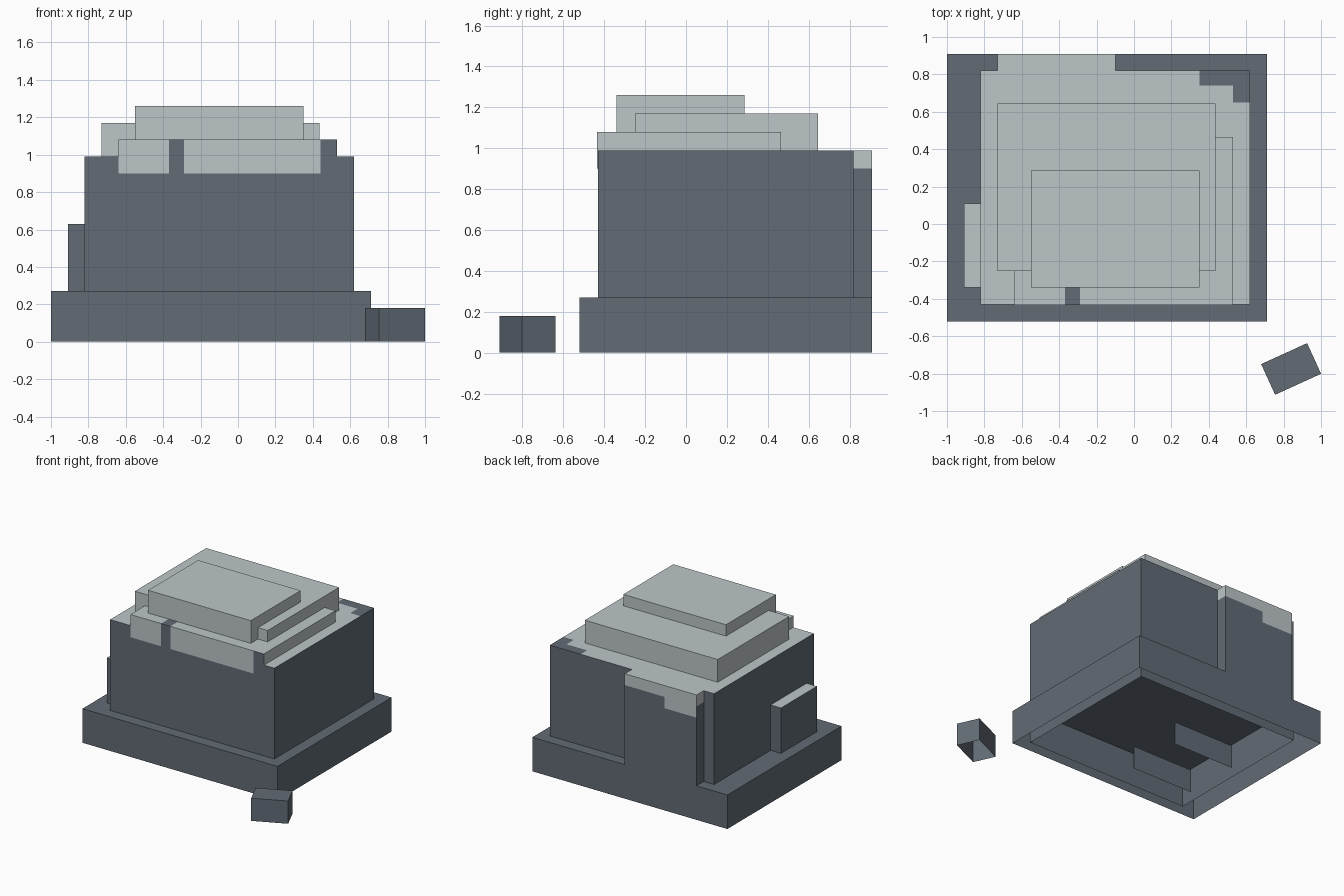
import bpy, bmesh, math
from mathutils import Matrix, Vector

cube = bpy.data.objects.get("Cube")
if cube:
    bpy.data.objects.remove(cube, do_unlink=True)


def material(name, rgb):
    m = bpy.data.materials.new(name)
    m.use_nodes = True
    m.diffuse_color = (*rgb, 1)
    bsdf = m.node_tree.nodes["Principled BSDF"]
    bsdf.inputs["Base Color"].default_value = (*rgb, 1)
    bsdf.inputs["Roughness"].default_value = 0.9
    return m


ROCK, SNOW = 0, 1
MATERIALS = [material("rock_grey", (0.122, 0.147, 0.178)),
             material("snow_white", (0.509, 0.565, 0.584))]


def block(name, x, y, z, paint, cuts=(), angle=0.0):
    """Open-bottomed box, sliced at (axis, value) planes and painted per face."""
    bm = bmesh.new()
    bmesh.ops.create_cube(bm, size=1)
    size = Vector((x[1] - x[0], y[1] - y[0], z[1] - z[0]))
    mid = Vector((sum(x) / 2, sum(y) / 2, sum(z) / 2))
    bm.transform(Matrix.Translation(mid) @ Matrix.Rotation(angle, 4, "Z")
                 @ Matrix.Diagonal((*size, 1)))
    bm.normal_update()
    bmesh.ops.delete(bm, geom=[f for f in bm.faces if f.normal.z < -0.5],
                     context="FACES")
    for axis, value in cuts:
        p, n = Vector(), Vector()
        p[axis], n[axis] = value, 1
        bmesh.ops.bisect_plane(bm, geom=bm.verts[:] + bm.edges[:] + bm.faces[:],
                               plane_co=p, plane_no=n)
    bm.normal_update()
    for f in bm.faces:
        f.material_index = paint(f.calc_center_median(), f.normal)
    mesh = bpy.data.meshes.new(name)
    bm.to_mesh(mesh)
    bm.free()
    for m in MATERIALS:
        mesh.materials.append(m)
    ob = bpy.data.objects.new(name, mesh)
    bpy.context.collection.objects.link(ob)
    return ob


# Painting rules
def all_rock(c, n):
    return ROCK


def all_snow(c, n):
    return SNOW


def snowy_top(c, n):
    return SNOW if n.z > 0.5 else ROCK


def body_paint(c, n):
    # bare, stepped patch in the back corner of the snowy top
    bare = (c.x > 0.35 and c.y > 0.74) or (c.x > 0.53 and c.y > 0.65)
    return SNOW if n.z > 0.5 and not bare else ROCK


def buttress_paint(c, n):
    # snow spills over the edge, deeper on the model's right
    line = 0.81 if n.y > 0.5 and c.x < -0.45 else 0.90
    return SNOW if n.z > 0.5 or c.z > line else ROCK


def ledge_paint(c, n):
    # bare gap through the snow, and a bare front corner
    gap = -0.37 < c.x < -0.29 and c.y < -0.34 and (n.y < -0.5 or n.z > 0.5)
    corner = c.x > 0.44 and n.y < -0.5
    return ROCK if gap or corner else SNOW


# Rock masses
block("base_slab", (-1, 0.71), (-0.52, 0.91), (0, 0.27), all_rock)
block("main_rock", (-0.82, 0.62), (-0.43, 0.82), (0, 0.99), body_paint,
      [(0, 0.35), (0, 0.53), (1, 0.65), (1, 0.74)])
block("back_buttress", (-0.73, -0.10), (0.82, 0.91), (0.27, 0.99), buttress_paint,
      [(0, -0.45), (2, 0.81), (2, 0.90)])
block("side_buttress", (-0.91, -0.82), (-0.34, 0.11), (0.27, 0.63), snowy_top)

# Stacked snow; the lowest ledge hangs slightly over the front
block("snow_ledge", (-0.64, 0.53), (-0.434, 0.465), (0.90, 1.08), ledge_paint,
      [(0, -0.37), (0, -0.29), (0, 0.44), (1, -0.34)])
block("snow_layer", (-0.73, 0.435), (-0.25, 0.645), (0.99, 1.17), all_snow)
block("snow_cap", (-0.55, 0.35), (-0.34, 0.285), (1.08, 1.26), all_snow)

# Loose stone in front
block("loose_stone", (0.705, 0.975), (-0.865, -0.685), (0, 0.18), all_rock,
      angle=math.radians(24.5))

# Thin ribs inside the hollow base
for side, y in (("front", -0.23), ("back", 0.23)):
    block(side + "_inner_rib", (-0.73, -0.19), (y - 0.003, y + 0.003), (0, 0.18), all_rock)
